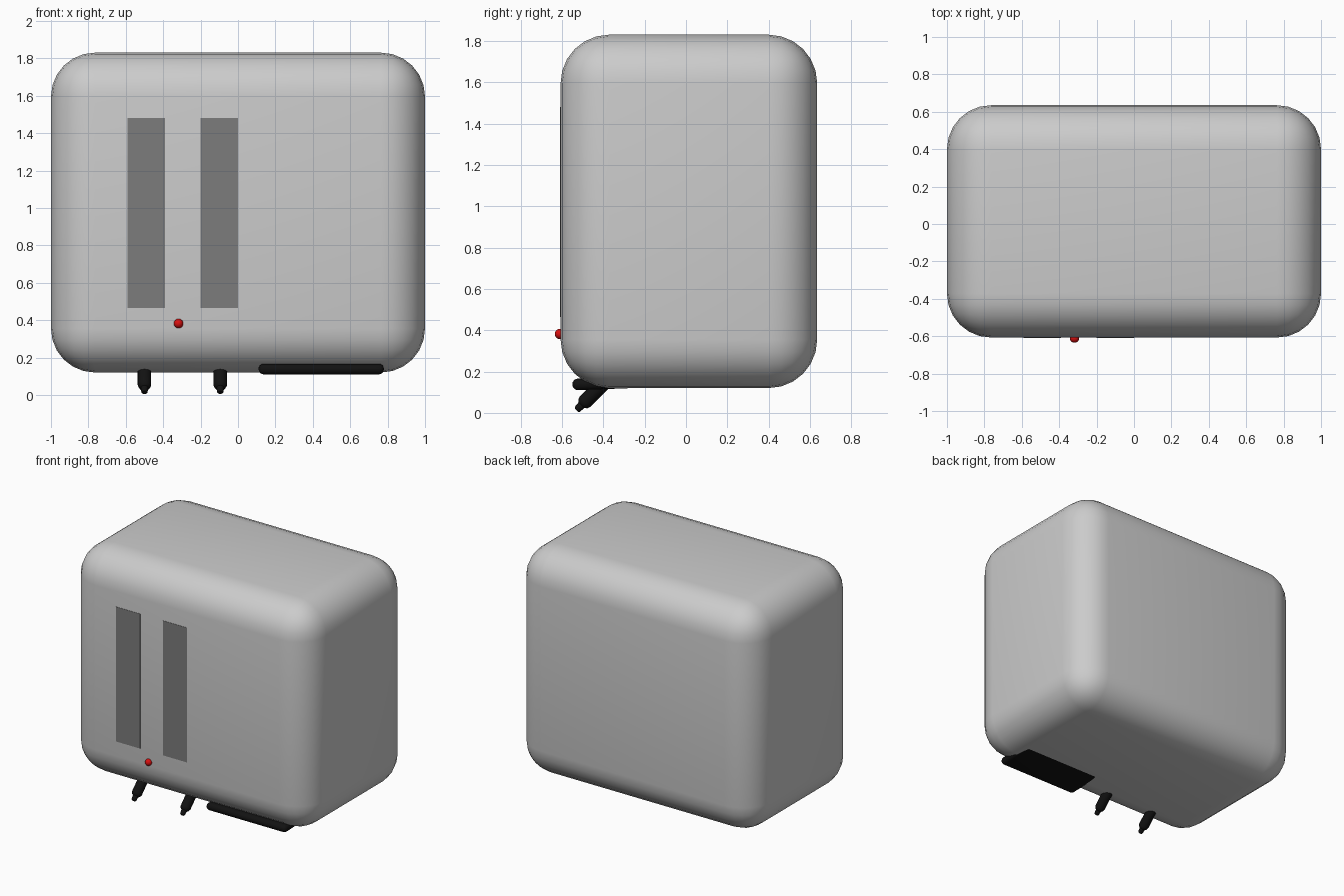
import bpy
import math

if "Cube" in bpy.data.objects:
    bpy.data.objects.remove(bpy.data.objects["Cube"])


def material(name, rgb):
    m = bpy.data.materials.new(name)
    m.diffuse_color = (*rgb, 1)
    m.use_nodes = True
    m.node_tree.nodes["Principled BSDF"].inputs["Base Color"].default_value = m.diffuse_color
    return m


BLACK = material("black", (0.006, 0.006, 0.006))
DARK = material("dark_grey", (0.2, 0.2, 0.2))
RED = material("red", (0.7, 0.005, 0.005))


def finish(ob, name, mat=None, angle=40):
    ob.name = name
    if mat:
        ob.data.materials.append(mat)
    bpy.ops.object.shade_smooth_by_angle(angle=math.radians(angle))
    return ob


def box(name, lo, hi, mat=None, bevel=0, segments=5):
    centre = [(a + b) / 2 for a, b in zip(lo, hi)]
    bpy.ops.mesh.primitive_cube_add(size=1, location=centre)
    ob = bpy.context.object
    ob.scale = [b - a for a, b in zip(lo, hi)]
    bpy.ops.object.transform_apply(location=False, rotation=False, scale=True)
    if bevel:
        mod = ob.modifiers.new("Bevel", "BEVEL")
        mod.width = bevel
        mod.segments = segments
        mod.limit_method = "NONE"
        bpy.ops.object.modifier_apply(modifier=mod.name)
    return finish(ob, name, mat)


def lathe(name, profile, location, rotation, mat, sides=24):
    # Revolve (radius, height) points around local z, with closed ends
    verts, faces = [], []
    for r, h in profile:
        for i in range(sides):
            a = 2 * math.pi * i / sides
            verts.append((r * math.cos(a), r * math.sin(a), h))
    for j in range(len(profile) - 1):
        for i in range(sides):
            k = (i + 1) % sides
            faces.append((j * sides + i, j * sides + k,
                          (j + 1) * sides + k, (j + 1) * sides + i))
    faces.append(tuple(reversed(range(sides))))
    faces.append(tuple(range(len(verts) - sides, len(verts))))
    me = bpy.data.meshes.new(name)
    me.from_pydata(verts, [], faces)
    ob = bpy.data.objects.new(name, me)
    bpy.context.collection.objects.link(ob)
    bpy.ops.object.select_all(action="DESELECT")
    ob.select_set(True)
    bpy.context.view_layer.objects.active = ob
    ob.location, ob.rotation_euler = location, rotation
    return finish(ob, name, mat)


# Rounded housing
box("housing", (-1, -0.607, 0.12), (1, 0.635, 1.83), bevel=0.235, segments=6)

# Two vertical front windows and the spout under each
spout_profile = [(0.011, 0), (0.017, 0.006), (0.020, 0.035),
                 (0.030, 0.043), (0.036, 0.058), (0.036, 0.24)]
for side, window_x, spout_x in (("left", -0.49, -0.5), ("right", -0.1, -0.095)):
    box(f"{side}_window", (window_x - 0.1, -0.609, 0.465),
        (window_x + 0.1, -0.59, 1.48), DARK)
    lathe(f"{side}_spout", spout_profile, (spout_x, -0.53, 0.013),
          (math.radians(-45), 0, 0), BLACK)

# Red indicator lamp
bpy.ops.mesh.primitive_uv_sphere_add(segments=24, ring_count=12, radius=0.025,
                                     location=(-0.318, -0.61, 0.382))
finish(bpy.context.object, "indicator_lamp", RED)

# Slightly tilted tray projecting from the bottom front edge
tray = box("tray", (0.11, -0.55, 0.118), (0.78, -0.08, 0.174), BLACK,
           bevel=0.027, segments=4)
tray.rotation_euler.x = math.radians(2.2)
